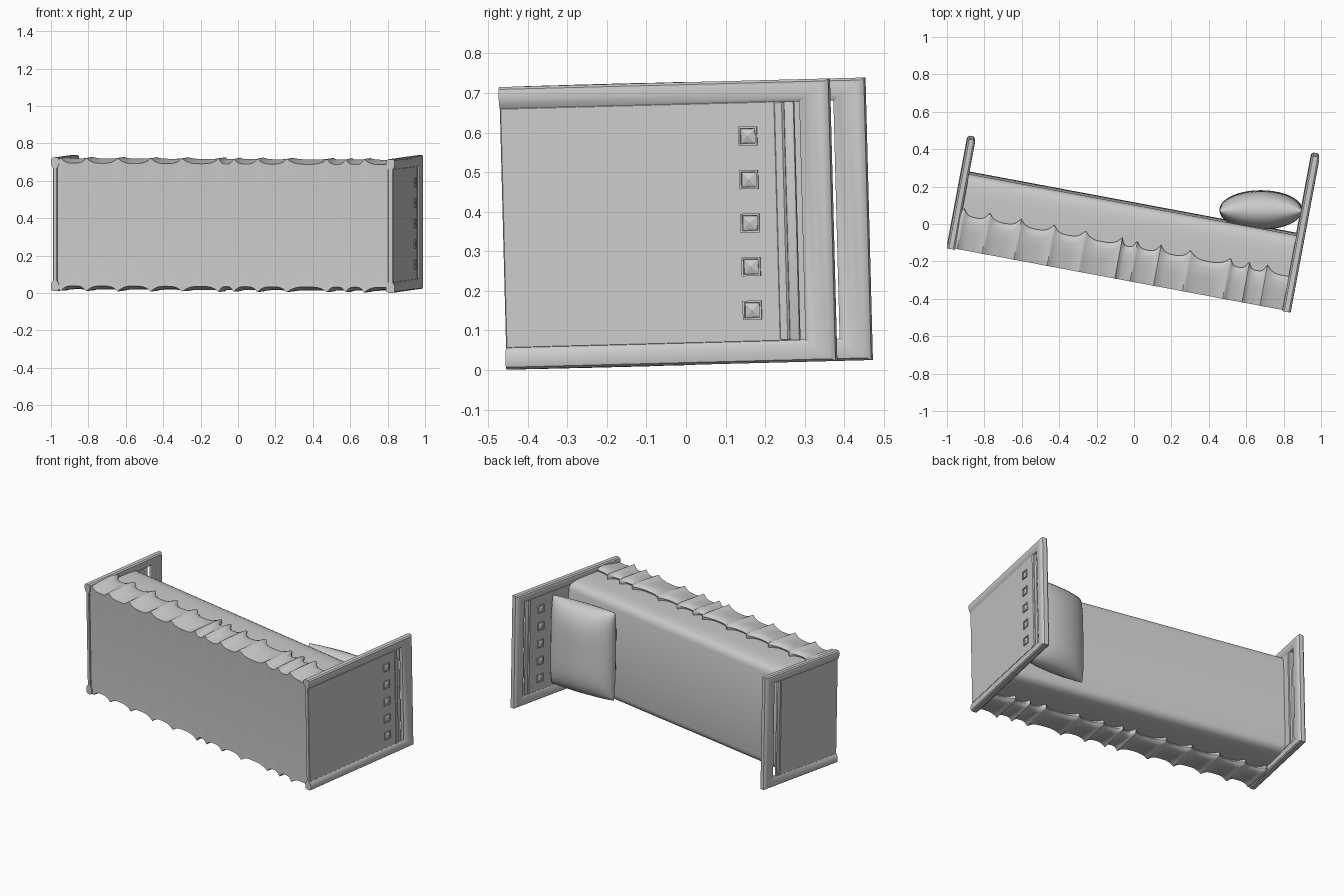
import bpy, bmesh, math
from mathutils import Matrix, Vector

cube = bpy.data.objects.get("Cube")
if cube:
    bpy.data.objects.remove(cube, do_unlink=True)

grey = bpy.data.materials.new("plain_grey")
grey.use_nodes = True
grey.diffuse_color = (0.6, 0.6, 0.6, 1)
grey.node_tree.nodes["Principled BSDF"].inputs["Base Color"].default_value = (0.6, 0.6, 0.6, 1)

# The bed lies on its side: local x = length, y = bed's up, z = bed's width
POSE = (Matrix.Translation((0, -0.005, 0.37)) @ Matrix.Rotation(math.radians(1.5), 4, 'X')
        @ Matrix.Rotation(math.radians(-10.6), 4, 'Z'))


def finish(name, bm, angle=35, pose=POSE):
    bmesh.ops.recalc_face_normals(bm, faces=bm.faces)
    bm.transform(pose)
    mesh = bpy.data.meshes.new(name)
    bm.to_mesh(mesh)
    bm.free()
    mesh.materials.append(grey)
    ob = bpy.data.objects.new(name, mesh)
    bpy.context.collection.objects.link(ob)
    bpy.ops.object.select_all(action='DESELECT')
    ob.select_set(True)
    bpy.context.view_layer.objects.active = ob
    bpy.ops.object.shade_smooth_by_angle(angle=math.radians(angle))


def box(name, x, y, z, bevel, segments=1):
    bm = bmesh.new()
    bmesh.ops.create_cube(bm, size=1)
    for v in bm.verts:
        v.co = Vector([r[0] if c < 0 else r[1] for c, r in zip(v.co, (x, y, z))])
    bmesh.ops.bevel(bm, geom=bm.edges[:], offset=bevel, segments=segments,
                    profile=0.5, affect='EDGES')
    finish(name, bm)


# Frame swept round three sides of a board: mitred corners, domed towards the panel
def frame(name, x0, x1, bottom, top, half, bar, top_bar):
    face = [(0, 0.01), (0.006, 0.002), (0.014, 0), (bar * 0.55, 0),
            (bar * 0.8, 0.004), (bar, 0.012)]
    section = [(d, x1 - h) for d, h in face] + [(d, x0 + h) for d, h in reversed(face)]
    bm = bmesh.new()
    rings = []
    for side, y in ((-1, None), (-1, top), (1, top), (1, None)):
        rings.append([bm.verts.new((x, bottom if y is None else y - d * top_bar / bar,
                                    side * (half - d))) for d, x in section])
    n = len(section)
    for a, b in zip(rings, rings[1:]):
        for i in range(n):
            bm.faces.new((a[i], a[(i + 1) % n], b[(i + 1) % n], b[i]))
    bm.faces.new(rings[0])
    bm.faces.new(rings[-1])
    finish(name, bm)


BOTTOM, HALF, BAR = -0.298, 0.357, 0.056
INNER = HALF - BAR + 0.003

# Headboard: frame, panel, moulding rails and slot under the top bar
frame("headboard_frame", 0.862, 0.908, BOTTOM, 0.548, HALF, BAR, 0.076)
box("headboard_panel", (0.872, 0.898), (BOTTOM, 0.412), (-INNER, INNER), 0.003)
box("headboard_rail", (0.87, 0.9), (0.404, 0.432), (-INNER, INNER), 0.005)
box("headboard_upper_rail", (0.878, 0.892), (0.428, 0.457), (-INNER, INNER), 0.006, 2)

# Footboard: shorter version with a deeper top bar
frame("footboard_frame", -0.962, -0.918, BOTTOM, 0.298, HALF, BAR, 0.08)
box("footboard_panel", (-0.952, -0.928), (BOTTOM, 0.165), (-INNER, INNER), 0.003)
box("footboard_rail", (-0.947, -0.933), (0.16, 0.188), (-INNER, INNER), 0.005, 2)

# Row of five square studs with pyramid centres, on both faces of the headboard
for side, face in ((1, 0.898), (-1, 0.872)):
    for i in range(5):
        y, z, s = 0.338, (i - 2) * 0.11 - 0.003, 0.024
        bm = bmesh.new()
        corners = []
        for a, b in ((-1, -1), (1, -1), (1, 1), (-1, 1)):
            corners.append([bm.verts.new((face + side * d, y + a * w, z + b * w))
                            for d, w in ((0, s), (0.006, s), (0.006, s * 0.8), (0.001, s * 0.75))])
        tip = bm.verts.new((face + side * 0.007, y, z))
        for a, b in zip(corners, corners[1:] + corners[:1]):
            for k in range(3):
                bm.faces.new((a[k], b[k], b[k + 1], a[k + 1]))
            bm.faces.new((a[3], b[3], tip))
        finish(f"headboard_stud_{'outer' if side > 0 else 'inner'}_{i + 1}", bm, 15)

# Blanket: smooth rounded top over a puffed skirt, gathered at uneven pleats
PLEATS = [-1.06, -0.91, -0.77, -0.6, -0.42, -0.25, -0.05, 0.03, 0.16, 0.32, 0.54, 0.64, 0.74, 0.93]


def pleat(x):
    for a, b in zip(PLEATS, PLEATS[1:]):
        if a <= x <= b:
            return abs(2 * (x - a) / (b - a) - 1) ** 3.2


def half_section(x):
    p = pleat(x)
    lip = -0.11 + 0.042 * p
    return [(0, 0.112), (0.27, 0.112), (0.292, 0.106), (0.308, 0.093), (0.318, 0.07),
            (0.323, 0.03), (0.325, -0.02), (0.325, lip - 0.005), (0.335 + 0.012 * p, lip),
            (0.345 + 0.01 * p, lip - 0.012), (0.35 + 0.008 * p, lip - 0.04),
            (0.344 + 0.014 * p, -0.2), (0.328 + 0.03 * p, -0.292), (0.3, -0.29)]


bm = bmesh.new()
rings = []
STEPS = 240
for i in range(STEPS + 1):
    x = -0.93 + 1.805 * i / STEPS
    half = half_section(x)
    loop = half + [(-w, y) for w, y in reversed(half[1:])]
    rings.append([bm.verts.new((x, y, w)) for w, y in loop])
for a, b in zip(rings, rings[1:]):
    n = len(a)
    for i in range(n):
        bm.faces.new((a[i], a[(i + 1) % n], b[(i + 1) % n], b[i]))
bm.faces.new(rings[0])
bm.faces.new(rings[-1])
finish("blanket", bm, 40)

# Pillow: two domed grids meeting at a seam, leaning against the headboard
bm = bmesh.new()
N = 20
for side in (1, -1):
    grid = []
    for i in range(N + 1):
        row = []
        for j in range(N + 1):
            a, b = (math.sin(math.pi / 2 * (2 * k / N - 1)) for k in (i, j))
            dome = math.sqrt(max(0, 1 - a * a)) * max(0, 1 - b ** 4) ** 0.5
            row.append(bm.verts.new((0.221 * a, side * 0.104 * dome, 0.28 * b)))
        grid.append(row)
    for i in range(N):
        for j in range(N):
            bm.faces.new((grid[i][j], grid[i + 1][j], grid[i + 1][j + 1], grid[i][j + 1]))
bmesh.ops.remove_doubles(bm, verts=bm.verts, dist=0.0005)
finish("pillow", bm, 50, Matrix.Translation((0.678, 0.075, 0.372)) @ Matrix.Rotation(math.radians(1.5), 4, 'X'))
